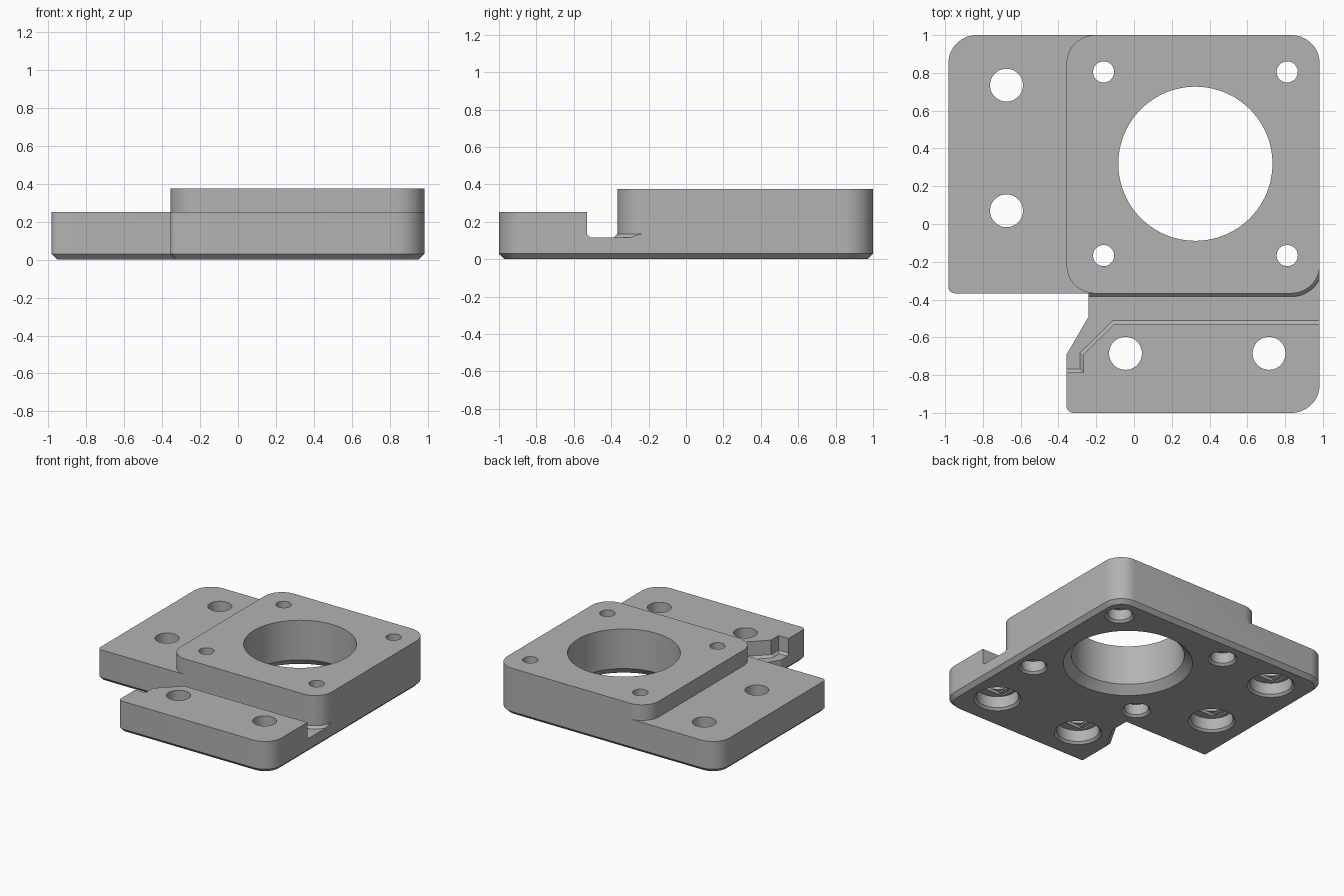
import bpy, bmesh, math
from mathutils import Vector

cube = bpy.data.objects.get("Cube")
if cube:
    bpy.data.objects.remove(cube, do_unlink=True)

SIDE, BACK, STEP = 0.983, 1.0, -0.367     # outer extents and front of the raised block
BLOCK_LEFT, RADIUS = -0.357, 0.15
LEDGE_Z, TOP_Z, CHAMFER = 0.251, 0.376, 0.03

grey = bpy.data.materials.new("plain_grey")
grey.use_nodes = True
grey.diffuse_color = (0.45, 0.45, 0.45, 1)
grey.node_tree.nodes["Principled BSDF"].inputs["Base Color"].default_value = (0.45, 0.45, 0.45, 1)


def arc(cx, cy, r, start, end, steps=14):
    angles = [math.radians(start + (end - start) * i / steps) for i in range(steps + 1)]
    return [Vector((cx + r * math.cos(a), cy + r * math.sin(a))) for a in angles]


def inset(outline, d):
    """Move a counter-clockwise outline inwards with mitred corners."""
    result = []
    for i, p in enumerate(outline):
        d1 = (p - outline[i - 1]).normalized()
        d2 = (outline[(i + 1) % len(outline)] - p).normalized()
        n1, n2 = Vector((-d1.y, d1.x)), Vector((-d2.y, d2.x))
        result.append(p + (n1 + n2) * d / (1 + n1.dot(n2)))
    return result


def loft(name, rings):
    """Closed solid through (outline, height) rings, listed from the bottom up."""
    bm = bmesh.new()
    loops = [[bm.verts.new((p[0], p[1], z)) for p in outline] for outline, z in rings]
    for low, high in zip(loops, loops[1:]):
        n = len(low)
        for i in range(n):
            j = (i + 1) % n
            bm.faces.new((low[i], low[j], high[j], high[i]))
    bm.faces.new(loops[0][::-1])
    bm.faces.new(loops[-1])
    bmesh.ops.recalc_face_normals(bm, faces=bm.faces)
    mesh = bpy.data.meshes.new(name)
    bm.to_mesh(mesh)
    bm.free()
    obj = bpy.data.objects.new(name, mesh)
    bpy.context.collection.objects.link(obj)
    mesh.materials.append(grey)
    return obj


def cut(target, cutter):
    cutter.hide_render = True
    mod = target.modifiers.new("cut", "BOOLEAN")
    mod.operation, mod.solver, mod.object = "DIFFERENCE", "EXACT", cutter
    bpy.context.view_layer.objects.active = target
    bpy.ops.object.modifier_apply(modifier=mod.name)
    bpy.data.objects.remove(cutter, do_unlink=True)


def points(*pairs):
    return [Vector(p) for p in pairs]


# Stepped L-shaped plate with a chamfered underside
small = 0.035
outline = (
    arc(-SIDE + small, STEP + small, small, 180, 270, 5)
    + points((-0.24, STEP), (-0.24, -0.49), (BLOCK_LEFT, -0.69))
    + arc(BLOCK_LEFT + small, -BACK + small, small, 180, 270, 5)
    + arc(SIDE - RADIUS, -BACK + RADIUS, RADIUS, 270, 360)
    + arc(SIDE - RADIUS, BACK - RADIUS, RADIUS, 0, 90)
    + arc(-SIDE + RADIUS, BACK - RADIUS, RADIUS, 90, 180)
)
plate = loft("motor_plate", [(inset(outline, CHAMFER), 0), (outline, CHAMFER), (outline, TOP_Z)])

# Lower ledges around the raised rounded block
front_corner = arc(SIDE - RADIUS, STEP + RADIUS, RADIUS, 270, 360)
ledge = (
    points((BLOCK_LEFT + RADIUS, 1.2))
    + arc(BLOCK_LEFT + RADIUS, BACK - RADIUS, RADIUS, 90, 180)
    + arc(BLOCK_LEFT + RADIUS, STEP + RADIUS, RADIUS, 180, 270)
    + front_corner
    + points((1.2, STEP + RADIUS), (1.2, -1.2), (-1.2, -1.2), (-1.2, 1.2))
)
cut(plate, loft("ledge_cutter", [(ledge, LEDGE_Z), (ledge, 1)]))

# Channel in front of the block, opening at both ends
channel = (
    points((-0.5, STEP)) + front_corner
    + points((1.2, STEP + RADIUS), (1.2, -0.53), (-0.105, -0.53),
             (-0.268, -0.69), (-0.268, -0.785), (-0.5, -0.785))
)[::-1]
cut(plate, loft("channel_cutter", [(inset(channel, 0.018), 0.117), (channel, 0.135), (channel, 1)]))


def round_hole(x, y, profile, steps=48):
    rings = [(arc(x, y, r, 0, 360, steps)[:-1], z) for r, z in profile]
    cut(plate, loft("hole_cutter", rings))


def bolt_hole(x, y, r, bore, flare, depth):
    """Through hole with a flared counterbore and a two-step bridged ceiling."""
    round_hole(x, y, [(bore + flare + 0.01, -0.01), (bore, flare), (bore, depth), (r, depth), (r, 1)])
    for half_x, height in ((bore * 0.78, 0.011), (r, 0.022)):
        box = points((x - half_x, y - r), (x + half_x, y - r), (x + half_x, y + r), (x - half_x, y + r))
        cut(plate, loft("bridge_cutter", [(box, depth - 0.02), (box, depth + height)]))


# Central opening, flared underneath
CX, CY, PITCH = 0.325, 0.319, 0.486
round_hole(CX, CY, [(0.478, -0.01), (0.408, 0.06), (0.408, 1)], 96)

# Four narrow holes around the opening
for sx in (-1, 1):
    for sy in (-1, 1):
        bolt_hole(CX + sx * PITCH, CY + sy * PITCH, 0.056, 0.088, 0.017, 0.1)

# Four wide mounting holes in the ledges
for x, y in ((-0.675, 0.735), (-0.675, 0.07), (-0.045, -0.685), (0.715, -0.685)):
    bolt_hole(x, y, 0.087, 0.154, 0.017, 0.108)

bpy.ops.object.select_all(action="DESELECT")
plate.select_set(True)
bpy.context.view_layer.objects.active = plate
bpy.ops.object.shade_smooth_by_angle(angle=math.radians(30))
